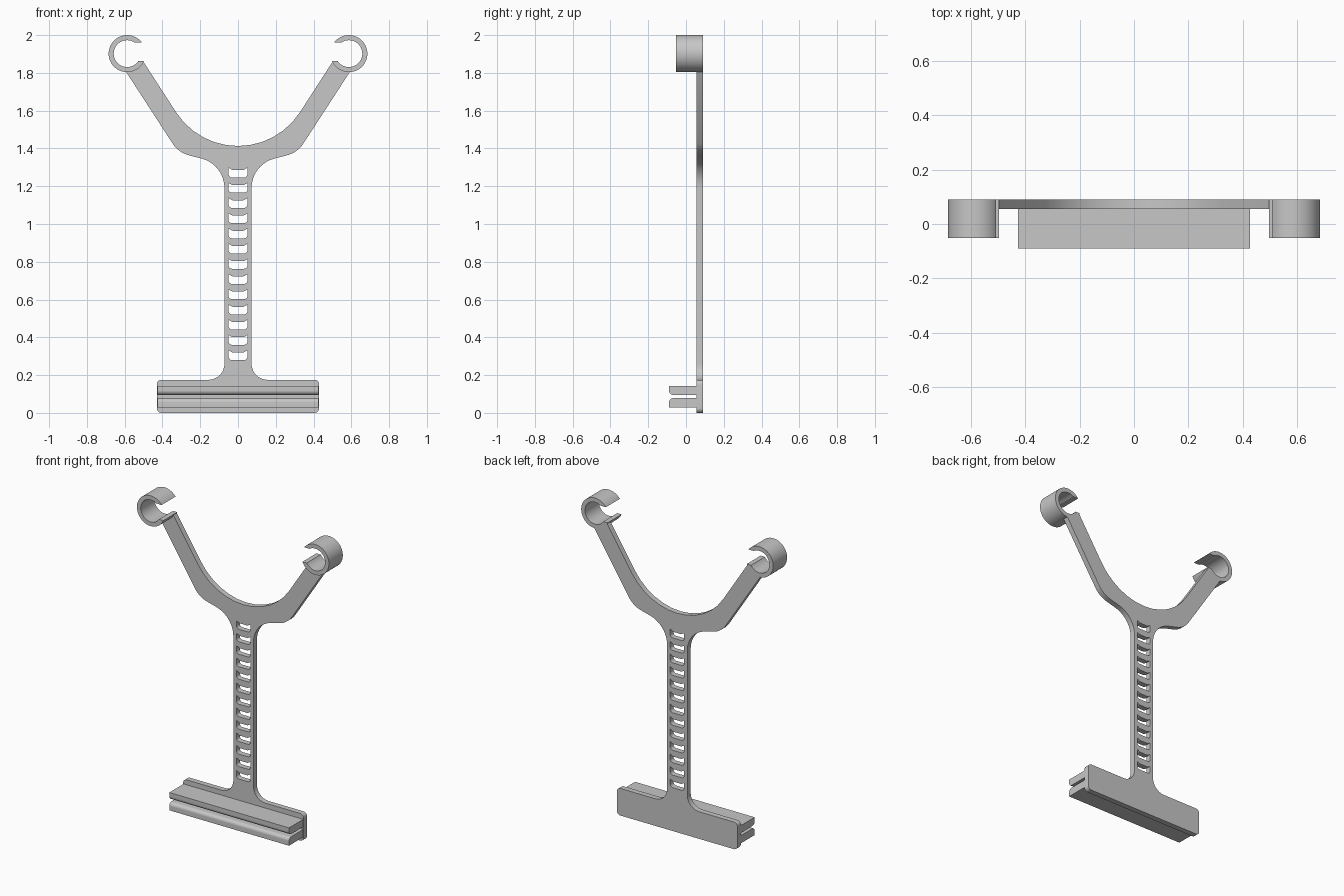
import bpy
import bmesh
from math import sin, cos, asin, pi, tan, radians
from mathutils import Vector

cube = bpy.data.objects.get("Cube")
if cube:
    bpy.data.objects.remove(cube, do_unlink=True)

GREY = (0.57, 0.57, 0.57, 1)
mat = bpy.data.materials.new("plain grey")
mat.use_nodes = True
mat.diffuse_color = GREY
bsdf = next(n for n in mat.node_tree.nodes if n.type == 'BSDF_PRINCIPLED')
bsdf.inputs["Base Color"].default_value = GREY


def arc(cx, cy, r, start, end, steps):
    """Points along a circular arc, angles in radians."""
    angles = [start + (end - start) * i / steps for i in range(steps + 1)]
    return [(cx + r * cos(a), cy + r * sin(a)) for a in angles]


def rounded(corners, steps=12):
    """Closed outline from (x, y, radius) corners with filleted corners."""
    pts = []
    for i, (x, y, r) in enumerate(corners):
        p = Vector((x, y))
        if not r:
            pts.append((x, y))
            continue
        a = (Vector(corners[i - 1][:2]) - p).normalized()
        b = (Vector(corners[(i + 1) % len(corners)][:2]) - p).normalized()
        half = a.angle(b) / 2
        centre = p + (a + b).normalized() * (r / sin(half))
        u = (p + a * (r / tan(half)) - centre).normalized()
        v = (p + b * (r / tan(half)) - centre).normalized()
        for k in range(steps + 1):
            q = centre + u.slerp(v, k / steps) * r
            pts.append((q.x, q.y))
    return pts


def extrude(name, outlines, low, high, along='y'):
    """Filled outlines (inner ones become holes) extruded along y or x."""
    curve = bpy.data.curves.new(name, 'CURVE')
    curve.dimensions = '2D'
    curve.fill_mode = 'BOTH'
    curve.extrude = (high - low) / 2
    for outline in outlines:
        spline = curve.splines.new('POLY')
        spline.points.add(len(outline) - 1)
        for point, (x, y) in zip(spline.points, outline):
            point.co = (x, y, 0, 1)
        spline.use_cyclic_u = True
    obj = bpy.data.objects.new(name, curve)
    bpy.context.collection.objects.link(obj)
    mid = (low + high) / 2
    if along == 'y':
        obj.rotation_euler = (pi / 2, 0, 0)
        obj.location.y = mid
    else:
        obj.rotation_euler = (pi / 2, 0, pi / 2)
        obj.location.x = mid
    bpy.ops.object.select_all(action='DESELECT')
    obj.select_set(True)
    bpy.context.view_layer.objects.active = obj
    bpy.ops.object.convert(target='MESH')
    obj = bpy.context.object
    bm = bmesh.new()
    bm.from_mesh(obj.data)
    bmesh.ops.remove_doubles(bm, verts=bm.verts, dist=1e-5)
    bmesh.ops.recalc_face_normals(bm, faces=bm.faces)
    bm.to_mesh(obj.data)
    bm.free()
    obj.data.materials.clear()
    obj.data.materials.append(mat)
    bpy.ops.object.shade_smooth_by_angle(angle=radians(30))


BACK, PLATE_FRONT, RING_FRONT = 0.09, 0.055, -0.052
RING_X, RING_Z, OUTER, INNER = 0.587, 1.902, 0.098, 0.071

# Flat body: base, stem and forked arms as one outline
arm_end = arc(RING_X, RING_Z, 0.09, radians(275), radians(210), 10)
half = [(0.43, 0, 0.025), (0.43, 0.175, 0.025), (0.072, 0.175, 0.085),
        (0.072, 1.315, 0.16), (0.315, 1.378, 0.15), (0.593, 1.806, 0)]
half += [(x, z, 0) for x, z in arm_end] + [(0.504, 1.864, 0)]
valley = [(0, 1.085, 0.39)]
body = rounded(half + valley + [(-x, z, r) for x, z, r in reversed(half)])

# Row of smile-shaped slots down the stem
slots = []
for i in range(13):
    z = 0.28 + i * 0.0805
    slots.append(rounded([(-0.05, z, 0.018), (0.05, z, 0.018),
                          (0.05, z + 0.052, 0), (0.03, z + 0.04, 0.02),
                          (-0.03, z + 0.04, 0.02), (-0.05, z + 0.052, 0)], 5))
extrude("forked_stem", [body] + slots, PLATE_FRONT, BACK)

# Open rings at the arm tips, gap cut level on the inner side
UP, DOWN = 0.059, 0.038
outer = arc(RING_X, RING_Z, OUTER, asin(DOWN / OUTER) - pi,
            pi - asin(UP / OUTER), 48)
inner = arc(RING_X, RING_Z, INNER, pi - asin(UP / INNER),
            asin(DOWN / INNER) - pi, 40)
for name, side in (("left_ring", 1), ("right_ring", -1)):
    extrude(name, [[(side * x, z) for x, z in outer + inner]], RING_FRONT, BACK)

# Gripping jaws on the base, rounded at the mouth
upper = [(-0.09, 0.143, 0), (-0.09, 0.095, 0.024), (0.06, 0.095, 0), (0.06, 0.143, 0)]
lower = [(-0.09, 0.028, 0), (-0.09, 0.078, 0.022), (0.06, 0.078, 0), (0.06, 0.028, 0)]
for name, profile in (("upper_jaw", upper), ("lower_jaw", lower)):
    extrude(name, [rounded(profile)], -0.427, 0.427, 'x')
